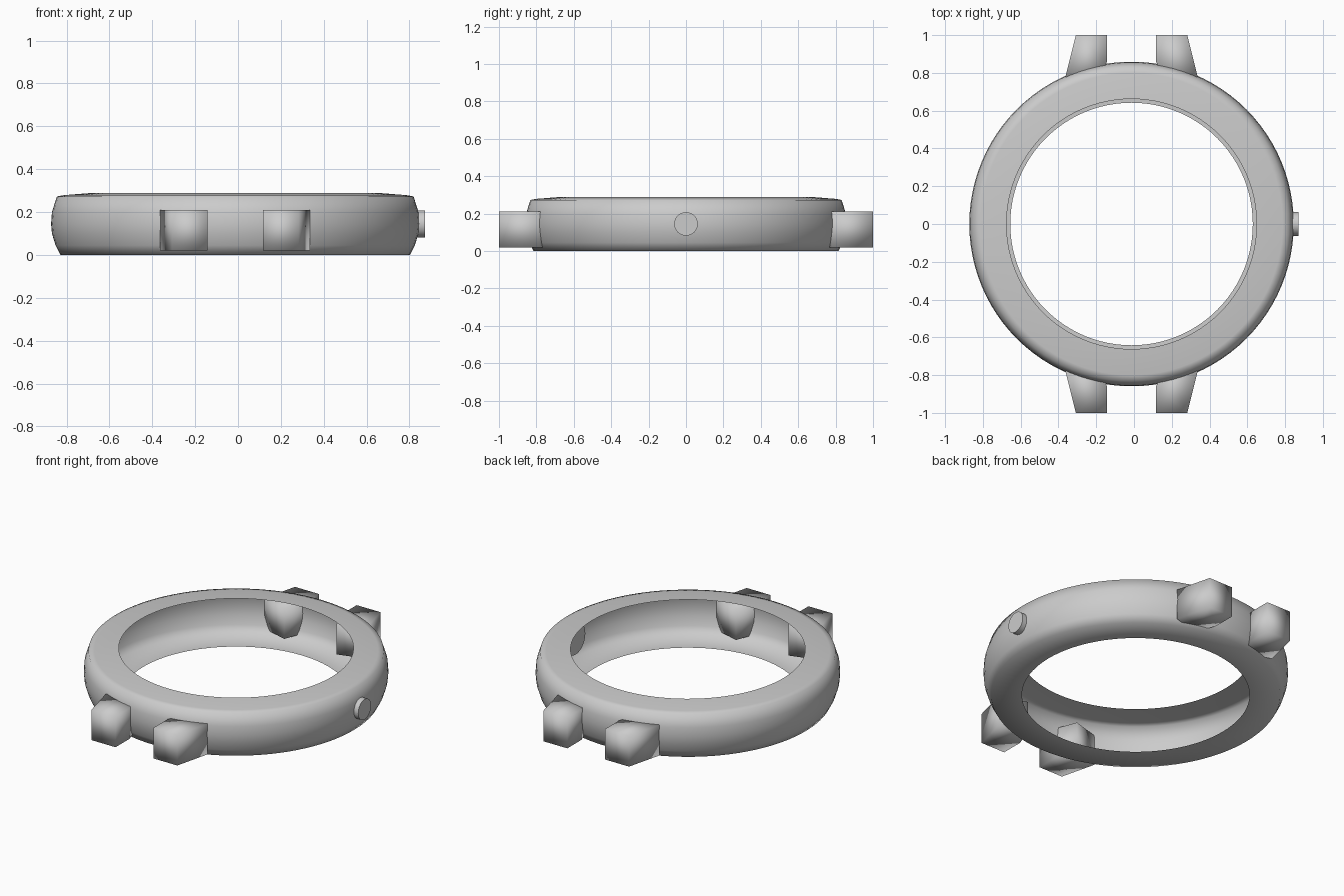
import bpy
import bmesh
import math
from mathutils import Matrix, Vector

cube = bpy.data.objects.get("Cube")
if cube:
    bpy.data.objects.remove(cube, do_unlink=True)

CENTRE_X = -0.013

grey = bpy.data.materials.new("plain_grey")
grey.use_nodes = True
grey.diffuse_color = (0.6, 0.6, 0.6, 1)
grey.node_tree.nodes["Principled BSDF"].inputs["Base Color"].default_value = (0.6, 0.6, 0.6, 1)


def finish(bm, name, smooth_angle=None):
    """Turn a bmesh into a shaded, coloured object."""
    mesh = bpy.data.meshes.new(name)
    bm.to_mesh(mesh)
    bm.free()
    mesh.materials.append(grey)
    obj = bpy.data.objects.new(name, mesh)
    bpy.context.collection.objects.link(obj)
    bpy.ops.object.select_all(action="DESELECT")
    obj.select_set(True)
    bpy.context.view_layer.objects.active = obj
    if smooth_angle is None:
        bpy.ops.object.shade_smooth()
    else:
        bpy.ops.object.shade_smooth_by_angle(angle=math.radians(smooth_angle))
    return obj


# Case: an open, hollow shell with a C-shaped section, spun round z
section = [(0.642, 0), (0.815, 0), (0.838, 0.045), (0.855, 0.1), (0.859, 0.145),
           (0.855, 0.2), (0.832, 0.273), (0.8, 0.279), (0.662, 0.29)]
bm = bmesh.new()
points = [bm.verts.new((r, 0, z)) for r, z in section]
edges = [bm.edges.new(pair) for pair in zip(points, points[1:])]
bmesh.ops.spin(bm, geom=points + edges, cent=(0, 0, 0), axis=(0, 0, 1),
               angle=math.tau, steps=96, use_merge=True)
bmesh.ops.remove_doubles(bm, verts=bm.verts, dist=0.0001)
# Face the outer wall outwards
bm.normal_update()
wall = max(bm.faces, key=lambda f: f.calc_center_median().xy.length)
if wall.normal.dot(wall.calc_center_median()) < 0:
    bmesh.ops.reverse_faces(bm, faces=bm.faces)
case = finish(bm, "case_ring")
case.location.x = CENTRE_X

# Strap lugs: one tapered block, mirrored to four corners
outline = [(0.13, 1), (0.295, 1), (0.35, 0.78), (0.18, 0.73), (0.13, 0.86)]
for y_side, y_name in ((-1, "front"), (1, "back")):
    for x_side, x_name in ((-1, "right"), (1, "left")):
        bm = bmesh.new()
        base = bm.faces.new([bm.verts.new((x * x_side, y * y_side, 0.02)) for x, y in outline])
        top = bmesh.ops.extrude_face_region(bm, geom=[base])["geom"]
        bmesh.ops.translate(bm, vec=Vector((0, 0, 0.19)),
                            verts=[g for g in top if isinstance(g, bmesh.types.BMVert)])
        bmesh.ops.recalc_face_normals(bm, faces=bm.faces)
        lug = finish(bm, f"{y_name}_{x_name}_lug")
        lug.location.x = CENTRE_X


# Crown: outer button and the wider collar inside the case
def disc(name, radius, x_start, x_end):
    bm = bmesh.new()
    bmesh.ops.create_cone(bm, cap_ends=True, segments=48, radius1=radius, radius2=radius,
                          depth=x_end - x_start, matrix=Matrix.Rotation(math.pi / 2, 4, "Y"))
    finish(bm, name, 40).location = ((x_start + x_end) / 2, 0, 0.145)


disc("crown_button", 0.063, 0.8, 0.872)
disc("crown_collar", 0.095, 0.76, 0.82)
